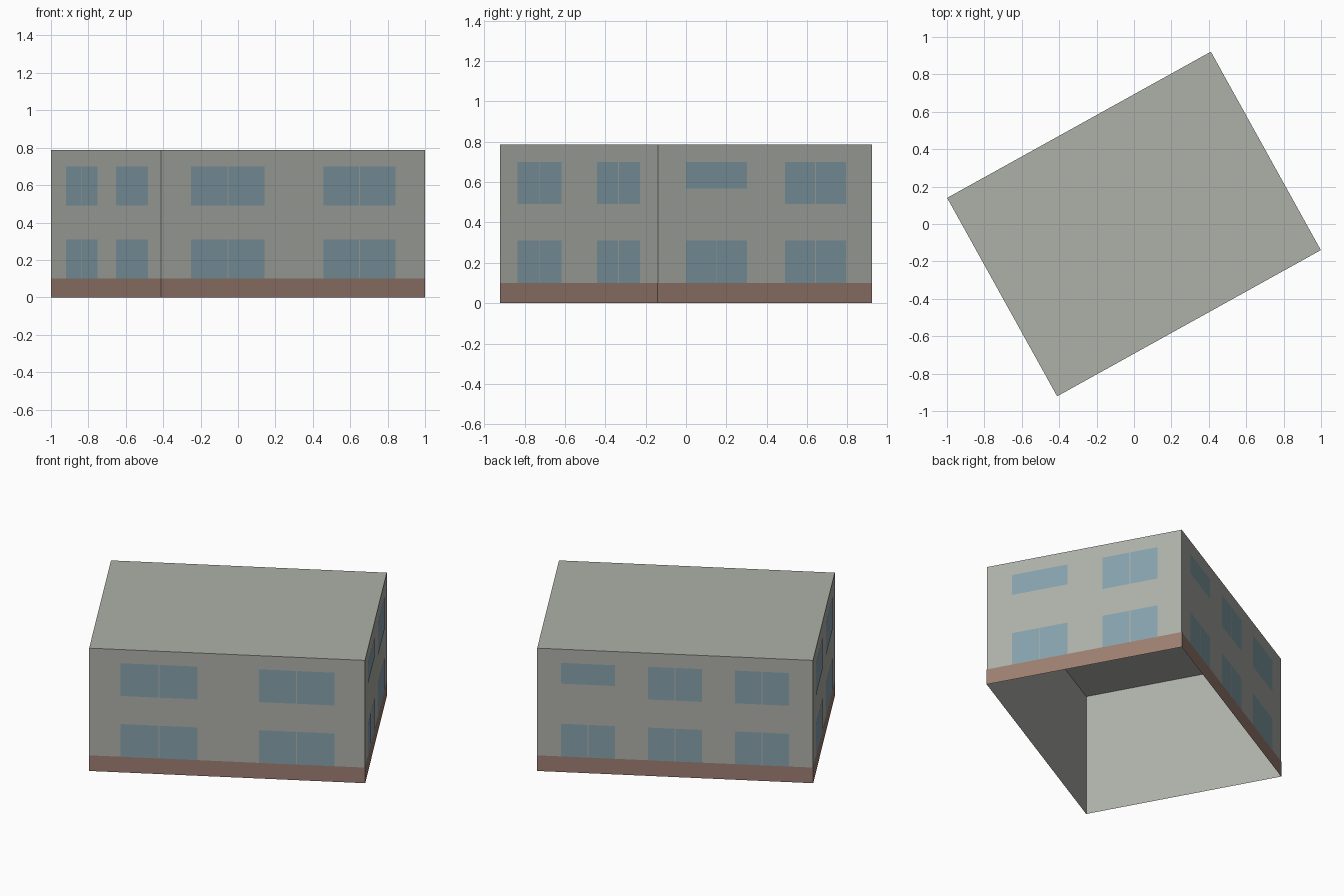
import bpy, bmesh, math
from mathutils import Matrix, Vector

if "Cube" in bpy.data.objects:
    bpy.data.objects.remove(bpy.data.objects["Cube"])

LENGTH, WIDTH, HEIGHT, PLINTH = 1.612, 1.213, 0.787, 0.10
TURN = Matrix.Rotation(math.radians(29), 4, "Z")


def material(name, rgb):
    mat = bpy.data.materials.new(name)
    mat.use_nodes = True
    mat.diffuse_color = (*rgb, 1)
    mat.node_tree.nodes["Principled BSDF"].inputs["Base Color"].default_value = (*rgb, 1)
    return mat


wall_grey = material("wall grey", (0.42, 0.435, 0.395))
glass_blue = material("glass blue", (0.235, 0.355, 0.41))
plinth_brown = material("plinth brown", (0.335, 0.21, 0.165))


def finish(bm, name, mat):
    bm.transform(TURN)
    mesh = bpy.data.meshes.new(name)
    bm.to_mesh(mesh)
    bm.free()
    mesh.materials.append(mat)
    obj = bpy.data.objects.new(name, mesh)
    bpy.context.collection.objects.link(obj)


def box(bm, size, centre):
    made = bmesh.ops.create_cube(bm, size=1, matrix=Matrix.Translation(centre) @ Matrix.Diagonal((*size, 1)))
    return made["verts"]


# Shell with a flat roof, open underneath
bm = bmesh.new()
box(bm, (LENGTH, WIDTH, HEIGHT), (0, 0, HEIGHT / 2))
bm.faces.ensure_lookup_table()
floor = [f for f in bm.faces if f.normal.z < -0.5]
bmesh.ops.delete(bm, geom=floor, context="FACES_ONLY")
finish(bm, "walls_and_roof", wall_grey)

# Plinth skin around the foot of the walls
bm = bmesh.new()
box(bm, (LENGTH + 0.002, WIDTH + 0.002, PLINTH), (0, 0, PLINTH / 2))
caps = [f for f in bm.faces if abs(f.normal.z) > 0.5]
bmesh.ops.delete(bm, geom=caps, context="FACES_ONLY")
finish(bm, "plinth", plinth_brown)


def panel(bm, side, start, end, low, high, out):
    """Flat panel on a wall; start and end are fractions from its left end."""
    span, depth = (LENGTH, WIDTH) if side % 2 == 0 else (WIDTH, LENGTH)
    spin = Matrix.Rotation(side * math.pi / 2, 4, "Z")
    points = [((start - 0.5) * span, low), ((end - 0.5) * span, low),
              ((end - 0.5) * span, high), ((start - 0.5) * span, high)]
    return bm.faces.new([bm.verts.new(spin @ Vector((x, -depth / 2 - out, z))) for x, z in points])


# Window bays of each wall: left end, right end, has a short upper window
bays = {
    "front": [(0.113, 0.392, False), (0.616, 0.889, False)],
    "left": [(0.130, 0.415, True), (0.594, 0.877, False)],
    "back": [(0.087, 0.283, True), (0.402, 0.598, False), (0.717, 0.913, False)],
    "right": [(0.136, 0.424, False), (0.593, 0.881, False)],
}
LOWER, UPPER, SILL = (PLINTH, 0.31), (0.49, 0.70), 0.567

for side, (wall, openings) in enumerate(bays.items()):
    # The third wall is the back, and the fourth faces -x
    glass = bmesh.new()
    for start, end, short in openings:
        middle, gap = (start + end) / 2, 0.0018
        for low, high in (LOWER, UPPER):
            if short and low == UPPER[0]:
                panel(glass, side, start, end, SILL, high, 0.0015)
            else:
                panel(glass, side, start, middle - gap, low, high, 0.0015)
                panel(glass, side, middle + gap, end, low, high, 0.0015)
        # Raised apron below the short window
        if short:
            apron = bmesh.new()
            face = panel(apron, side, start, end, UPPER[0], SILL, 0)
            out = face.verts[0].co.copy()
            face.normal_update()
            grown = bmesh.ops.extrude_face_region(apron, geom=[face])
            verts = [g for g in grown["geom"] if isinstance(g, bmesh.types.BMVert)]
            bmesh.ops.translate(apron, verts=verts, vec=face.normal * 0.008)
            bmesh.ops.recalc_face_normals(apron, faces=apron.faces)
            finish(apron, wall + "_window_apron", wall_grey)
    finish(glass, wall + "_windows", glass_blue)
